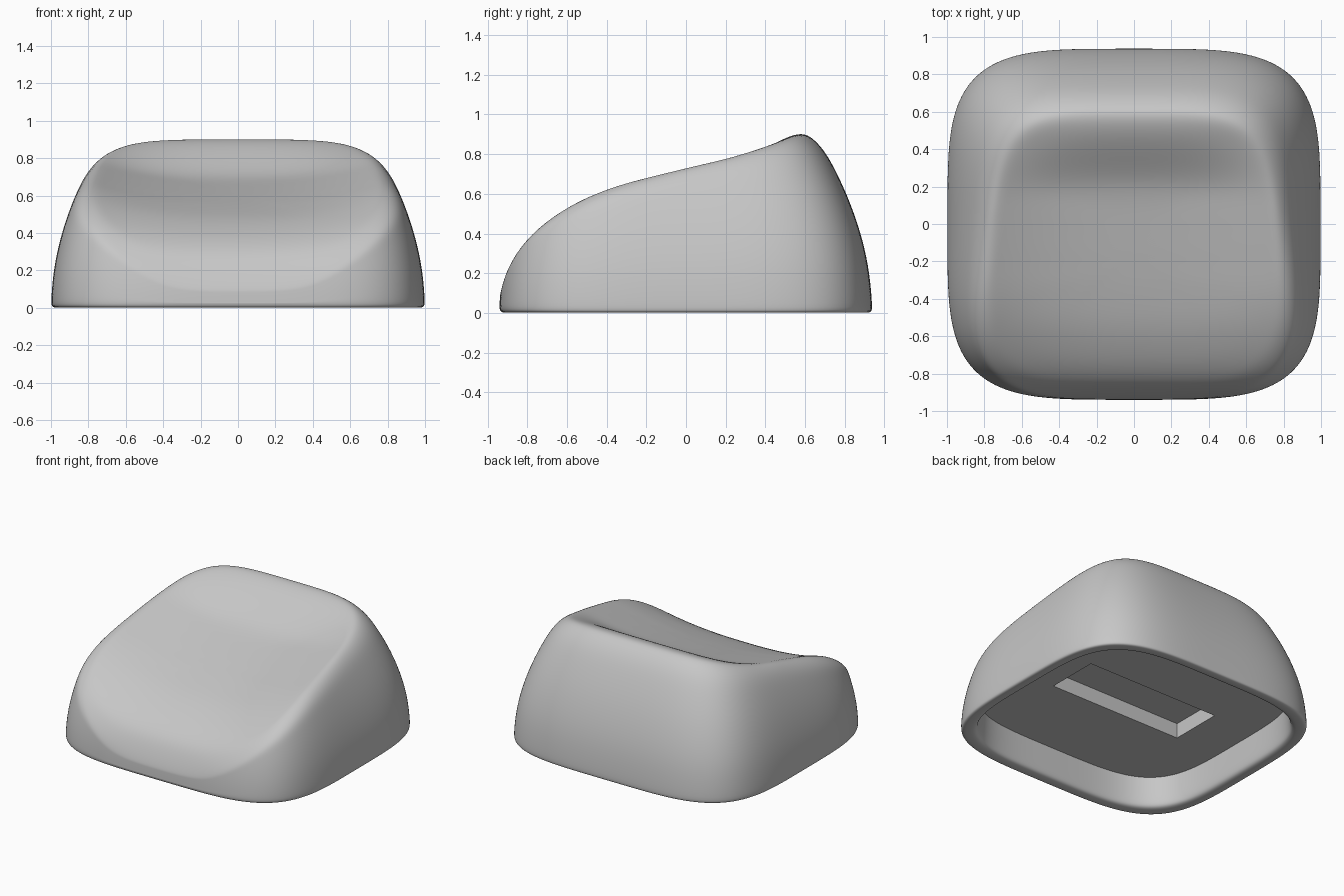
import bpy, bmesh, math
from mathutils import Vector

if "Cube" in bpy.data.objects:
    bpy.data.objects.remove(bpy.data.objects["Cube"], do_unlink=True)

SEG = 64
HALF_X, HALF_Y = 1.0, 0.94
CENTRE_Y = -0.15      # centre of the dished top
CEILING = 0.225       # height of the hollow underneath
DISH = 0.1            # depth of the dish
DISH_X = 0.77         # half width of the dish
CREST_Y = 0.57        # back edge of the dish

grey = bpy.data.materials.new("light_grey")
grey.use_nodes = True
grey.diffuse_color = (0.57, 0.57, 0.57, 1)
grey.node_tree.nodes["Principled BSDF"].inputs["Base Color"].default_value = (0.57, 0.57, 0.57, 1)

# Side profile of the top: (y, z)
PROFILE = [(-1.0, 0.0), (-0.94, 0.15), (-0.9, 0.27), (-0.8, 0.4), (-0.6, 0.535),
           (-0.4, 0.625), (-0.2, 0.685), (0, 0.74), (0.2, 0.795), (0.4, 0.86),
           (0.55, 0.9), (0.65, 0.905), (1.0, 0.9)]


def slope(i):
    a, b = PROFILE[max(i - 1, 0)], PROFILE[min(i + 1, len(PROFILE) - 1)]
    return (b[1] - a[1]) / (b[0] - a[0])


def smooth(u):
    u = min(1, max(0, u))
    return u * u * (3 - 2 * u)


def top_height(x, y):
    """Smooth top: side profile, scooped across, lower at the back corners."""
    i = max(k for k in range(len(PROFILE) - 1) if PROFILE[k][0] <= y or k == 0)
    (y0, z0), (y1, z1) = PROFILE[i], PROFILE[i + 1]
    h = y1 - y0
    t = (y - y0) / h
    z = (z0 * (1 + 2 * t) * (1 - t) ** 2 + z1 * t * t * (3 - 2 * t)
         + h * t * (1 - t) * (slope(i) * (1 - t) - slope(i + 1) * t))
    across = max(0, 1 - (abs(x) / DISH_X) ** 2.5)
    along = smooth((CREST_Y - y) / 0.42) * min(1, 0.55 + 0.8 * (y + 0.95))
    corner = 0.06 * abs(x) ** 3 * smooth((y - 0.2) / 0.4)
    return z - DISH * across * along - corner


def squircle(angle, inset, z, n=4.2):
    c, s = math.cos(angle), math.sin(angle)
    r = (abs(c / (HALF_X - inset)) ** n + abs(s / (HALF_Y - inset)) ** n) ** (-1 / n)
    return Vector((r * c, r * s, z))


def wall(angle, z):
    return squircle(angle, 0.36 * z * z, z)


def rim(angle):
    """Where the curved wall meets the top."""
    low, high = 0.05, 1.0
    for _ in range(24):
        mid = (low + high) / 2
        p = wall(angle, mid)
        if mid < top_height(p.x, p.y):
            low = mid
        else:
            high = mid
    return wall(angle, low)


def top_point(edge, t):
    x, y = edge.x * t, CENTRE_Y + (edge.y - CENTRE_Y) * t
    rounding = 0.012 if t > 0.95 else 0
    return Vector((x, y, top_height(x, y) - rounding))


def bridge(bm, rings):
    for a, b in zip(rings, rings[1:]):
        for i in range(SEG):
            j = (i + 1) % SEG
            bm.faces.new((a[i], a[j], b[j], b[i]))


def finish(name, bm):
    mesh = bpy.data.meshes.new(name)
    bm.to_mesh(mesh)
    bm.free()
    mesh.materials.append(grey)
    obj = bpy.data.objects.new(name, mesh)
    bpy.context.collection.objects.link(obj)
    return obj


angles = [2 * math.pi * i / SEG for i in range(SEG)]
rims = [rim(a) for a in angles]

# Outer shell: inner wall, rounded lip, outer wall, rim and dish
bm = bmesh.new()
rings = []
for inset, z in [(0.105, CEILING), (0.1, 0.1), (0.095, 0.03), (0.08, 0.003),
                 (0.03, 0), (0.006, 0.003), (0, 0.025)]:
    rings.append([bm.verts.new(squircle(a, inset, z)) for a in angles])
for f in (0.22, 0.4, 0.6, 0.78, 0.91):
    rings.append([bm.verts.new(wall(a, r.z * f)) for a, r in zip(angles, rims)])
for t in (0.975, 0.92, 0.86, 0.79, 0.72, 0.64, 0.56, 0.46, 0.34, 0.2, 0.08):
    rings.append([bm.verts.new(top_point(r, t)) for r in rims])
bridge(bm, rings)
bm.faces.new(rings[-1])
shell = finish("cap_shell", bm)
sub = shell.modifiers.new("smooth", "SUBSURF")
sub.levels = sub.render_levels = 2
for p in shell.data.polygons:
    p.use_smooth = True

# Flat ceiling of the hollow, with a rectangular opening
SLOT_X, SLOT_Y, SLOT_TOP = 0.54, 0.195, CEILING + 0.11
corners = [(-SLOT_X, -SLOT_Y), (SLOT_X, -SLOT_Y), (SLOT_X, SLOT_Y), (-SLOT_X, SLOT_Y)]
bm = bmesh.new()
outer = [bm.verts.new(squircle(a, 0.103, CEILING)) for a in angles]
inner = [bm.verts.new((x, y, CEILING)) for x, y in corners]
edges = [bm.edges.new((loop[i - 1], loop[i])) for loop in (outer, inner) for i in range(len(loop))]
bmesh.ops.triangle_fill(bm, edges=edges, use_beauty=True, normal=(0, 0, -1))
for f in bm.faces:
    f.normal_update()
    if f.normal.z > 0:
        f.normal_flip()
finish("hollow_ceiling", bm)

# Recessed slot: four walls and a floor, facing inward
bm = bmesh.new()
low = [bm.verts.new((x, y, CEILING)) for x, y in corners]
high = [bm.verts.new((x, y, SLOT_TOP)) for x, y in corners]
for i in range(4):
    bm.faces.new((low[i - 1], high[i - 1], high[i], low[i]))
bm.faces.new(high[::-1])
finish("stem_slot", bm)
